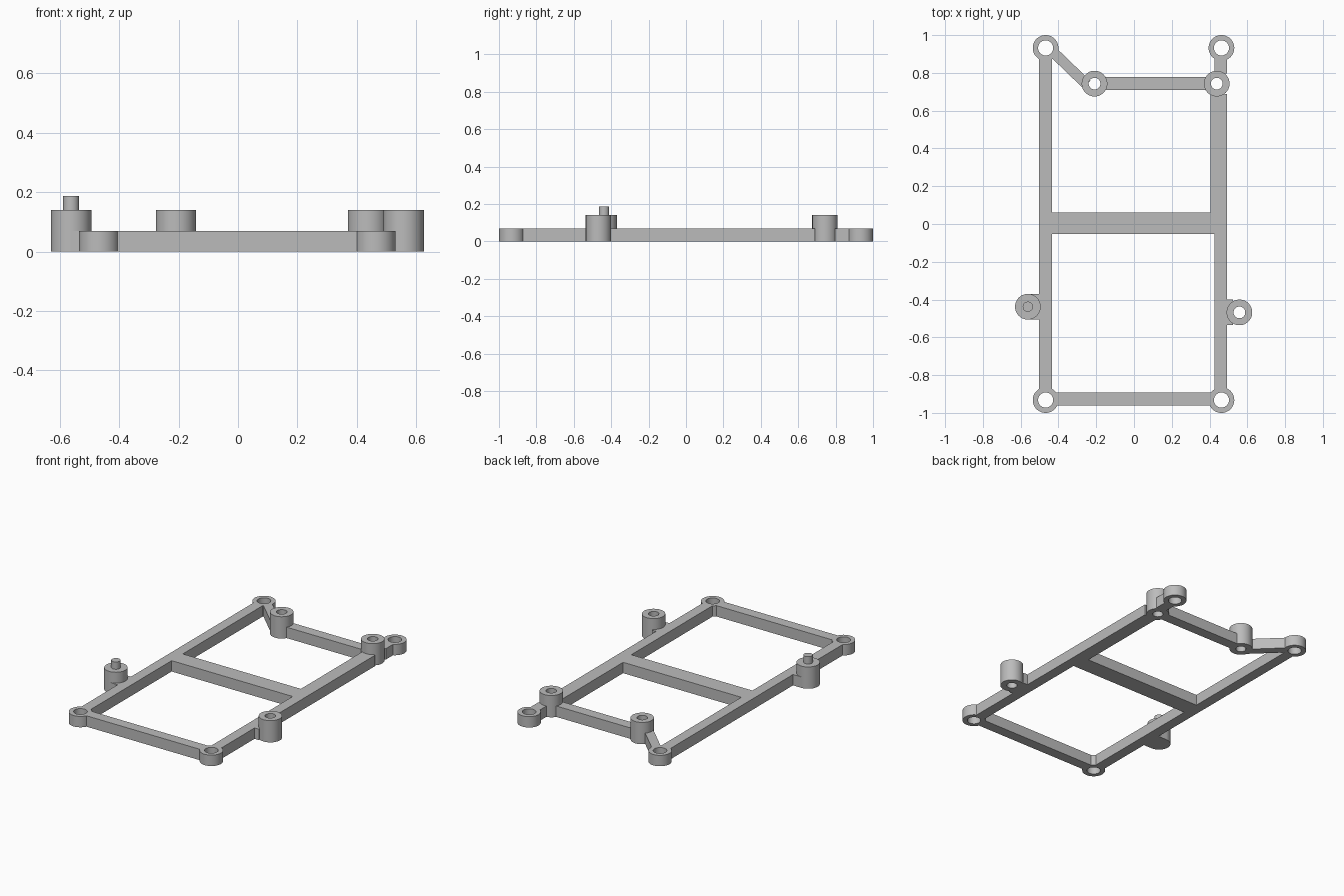
import bpy, bmesh, math
from mathutils import Vector, Matrix

cube = bpy.data.objects.get("Cube")
if cube:
    bpy.data.objects.remove(cube, do_unlink=True)

grey = bpy.data.materials.new("plain grey")
grey.use_nodes = True
colour = (0.5, 0.5, 0.5, 1)
grey.diffuse_color = colour
grey.node_tree.nodes["Principled BSDF"].inputs["Base Color"].default_value = colour

LOW, HIGH = 0.07, 0.14      # frame and standoff heights
RING, EYE, BORE = 0.068, 0.04, 0.031
GAP = 0.054                 # bars stop inside the ring wall, clear of the hole
SIDES = 48


def finish(name, bm, smooth=False):
    bmesh.ops.recalc_face_normals(bm, faces=bm.faces)
    mesh = bpy.data.meshes.new(name)
    bm.to_mesh(mesh)
    bm.free()
    mesh.materials.append(grey)
    obj = bpy.data.objects.new(name, mesh)
    bpy.context.collection.objects.link(obj)
    if smooth:
        bpy.ops.object.select_all(action='DESELECT')
        obj.select_set(True)
        bpy.context.view_layer.objects.active = obj
        bpy.ops.object.shade_smooth_by_angle(angle=math.radians(35))
    return obj


def box(name, x0, x1, y0, y1, height=LOW):
    bm = bmesh.new()
    place = Matrix.Translation(((x0 + x1) / 2, (y0 + y1) / 2, height / 2))
    bmesh.ops.create_cube(bm, size=1, matrix=place @ Matrix.Diagonal((x1 - x0, y1 - y0, height, 1)))
    return finish(name, bm)


def lathe(name, x, y, profile, closed):
    """Spin an (r, z) profile about the vertical axis at x, y."""
    bm = bmesh.new()
    verts = [bm.verts.new((x + r, y, z)) for r, z in profile]
    edges = [bm.edges.new(pair) for pair in zip(verts, verts[1:])]
    if closed:
        edges.append(bm.edges.new((verts[-1], verts[0])))
    bmesh.ops.spin(bm, geom=verts + edges, cent=(x, y, 0), axis=(0, 0, 1),
                   angle=math.tau, steps=SIDES, use_merge=False)
    bmesh.ops.remove_doubles(bm, verts=bm.verts, dist=0.0001)
    return finish(name, bm, smooth=True)


def ring(name, x, y, height, hole):
    lathe(name, x, y, [(hole, 0), (RING, 0), (RING, height), (hole, height)], True)


# Corner mounting rings
LEFT, RIGHT, END = 0.463, -0.468, 0.932
for side, x in (("left", LEFT), ("right", RIGHT)):
    for end, y in (("front", -END), ("back", END)):
        ring(f"{end}_{side}_mount_ring", x, y, LOW, EYE)

# Tall standoffs with through holes
BACK = 0.743
INNER_R, INNER_L = -0.209, 0.438
POST_X, POST_Y = 0.558, -0.468
ring("back_right_standoff", INNER_R, BACK, HIGH, BORE)
ring("back_left_standoff", INNER_L, BACK, HIGH, BORE)
ring("left_standoff", POST_X, POST_Y, HIGH, BORE)

# Solid standoff with a locating pin
PEG_X, PEG_Y, PIN = -0.562, -0.438, 0.027
lathe("right_pin_standoff", PEG_X, PEG_Y,
      [(0, 0), (RING, 0), (RING, HIGH), (PIN, HIGH), (PIN, 0.187), (0, 0.187)], False)

# Side rails; the left one is split around the standoff hole
box("right_rail", -0.502, -0.435, -END + GAP, END - GAP)
box("left_front_rail", 0.426, 0.493, -END + GAP, 0)
box("left_back_rail", 0.405, 0.493, -0.05, BACK - GAP)
box("left_rail_tip", 0.426, 0.493, BACK + GAP, END - GAP)

# Cross bars
box("front_cross_bar", RIGHT + GAP, LEFT - GAP, -0.96, -0.892)
box("middle_cross_bar", -0.45, 0.44, -0.053, 0.06)
box("back_cross_bar", INNER_R + GAP, INNER_L - GAP, BACK - 0.034, BACK + 0.034)

# Tabs joining the side standoffs to the rails
box("left_tab", 0.48, POST_X - 0.035, POST_Y - RING, POST_Y + RING)
box("right_tab", PEG_X, -0.49, PEG_Y - RING, PEG_Y + RING)

# Diagonal brace at the back right
start, stop = Vector((-0.423, 0.905, 0)), Vector((-0.247, 0.733 + 0.045, 0))
stop = Vector((-0.25, 0.738, 0))
run = stop - start
bm = bmesh.new()
turn = Matrix.Rotation(math.atan2(run.y, run.x), 4, 'Z')
place = Matrix.Translation((start + stop) / 2 + Vector((0, 0, LOW / 2)))
bmesh.ops.create_cube(bm, size=1, matrix=place @ turn @ Matrix.Diagonal((run.length, 0.055, LOW, 1)))
finish("diagonal_brace", bm)
